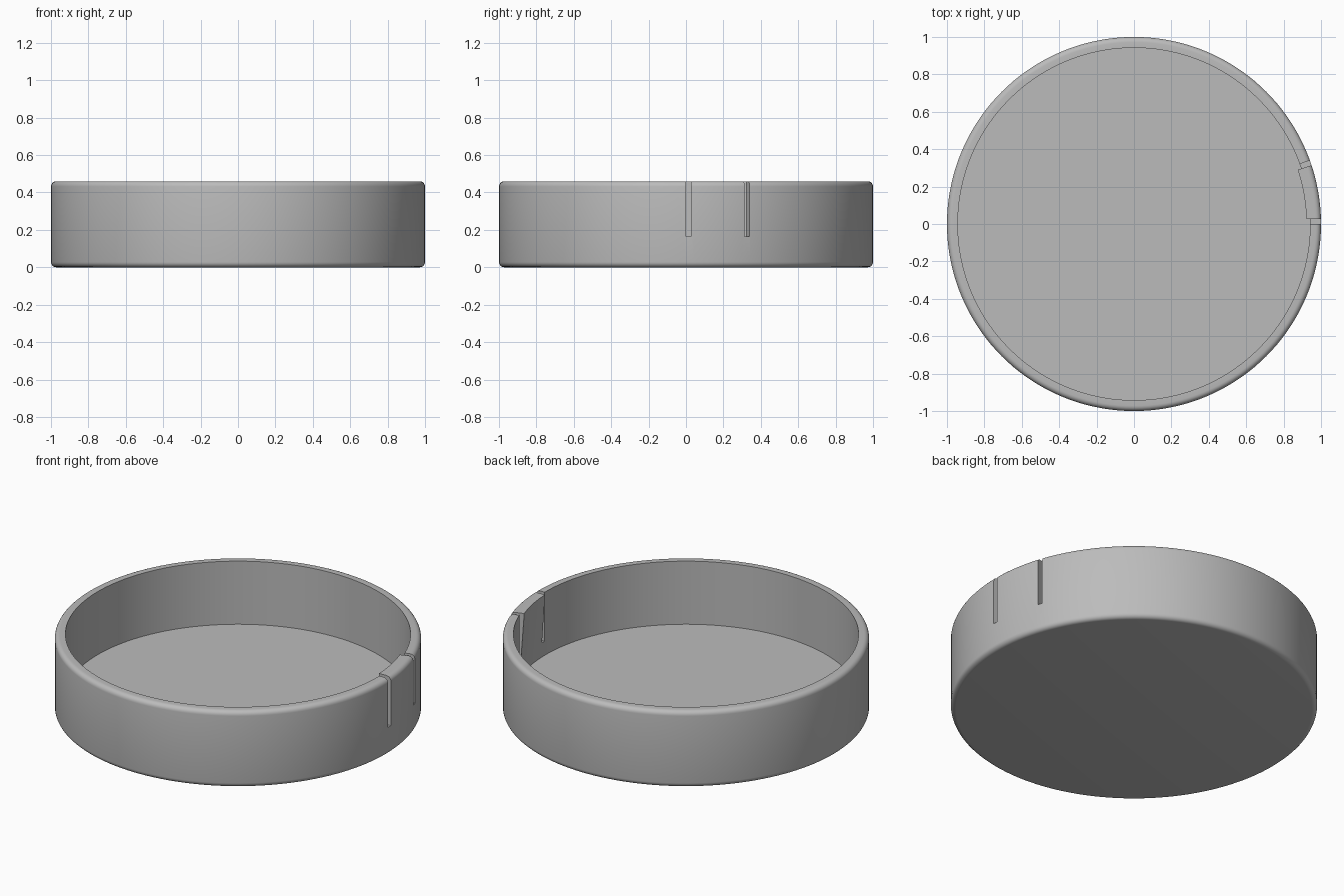
import bpy, bmesh, math

old = bpy.data.objects.get("Cube")
if old:
    bpy.data.objects.remove(old, do_unlink=True)

HEIGHT, OUTER, INNER, FLOOR = 0.46, 1.0, 0.942, 0.08
SLOT_BOTTOM = 0.165
FILLET = 0.028

grey = bpy.data.materials.new("plain grey")
grey.use_nodes = True
colour = (0.5, 0.5, 0.5, 1)
grey.diffuse_color = colour
grey.node_tree.nodes["Principled BSDF"].inputs["Base Color"].default_value = colour


def finish(name, bm):
    bmesh.ops.recalc_face_normals(bm, faces=bm.faces)
    mesh = bpy.data.meshes.new(name)
    bm.to_mesh(mesh)
    bm.free()
    mesh.materials.append(grey)
    obj = bpy.data.objects.new(name, mesh)
    bpy.context.collection.objects.link(obj)
    return obj


def sector(name, section, start, end, steps):
    """Sweep a closed (radius, z) section between two angles in degrees."""
    bm = bmesh.new()
    rings = []
    for i in range(steps + 1):
        a = math.radians(start + (end - start) * i / steps)
        rings.append([bm.verts.new((r * math.cos(a), r * math.sin(a), z)) for r, z in section])
    n = len(section)
    for p, q in zip(rings, rings[1:]):
        for k in range(n):
            bm.faces.new((p[k], p[(k + 1) % n], q[(k + 1) % n], q[k]))
    bm.faces.new(rings[0])
    bm.faces.new(rings[-1][::-1])
    return finish(name, bm)


def apply_boolean(obj, other, operation):
    mod = obj.modifiers.new(operation.title(), 'BOOLEAN')
    mod.operation, mod.object, mod.solver = operation, other, 'EXACT'
    bpy.ops.object.select_all(action='DESELECT')
    obj.select_set(True)
    bpy.context.view_layer.objects.active = obj
    bpy.ops.object.modifier_apply(modifier=mod.name)
    bpy.data.objects.remove(other, do_unlink=True)


# Round dish: lathed half section with filleted outer edges
def fillet(z, first):
    angles = [math.radians(first + 90 * i / 5) for i in range(6)]
    return [(OUTER - FILLET + FILLET * math.cos(a), z + FILLET * math.sin(a)) for a in angles]


profile = fillet(FILLET, -90) + fillet(HEIGHT - FILLET, 0) + [(INNER, HEIGHT), (INNER, FLOOR)]
SEGMENTS = 144
bm = bmesh.new()
rings = []
for r, z in profile:
    rings.append([bm.verts.new((r * math.cos(math.tau * i / SEGMENTS),
                                r * math.sin(math.tau * i / SEGMENTS), z)) for i in range(SEGMENTS)])
for p, q in zip(rings, rings[1:]):
    for i in range(SEGMENTS):
        j = (i + 1) % SEGMENTS
        bm.faces.new((p[i], p[j], q[j], q[i]))
bm.faces.new(rings[0][::-1])
bm.faces.new(rings[-1])
dish = finish("dish", bm)

# Latch tab: inner face leans inward towards the rim
tab = sector("latch_tab", [(0.96, SLOT_BOTTOM), (0.96, HEIGHT), (0.922, HEIGHT),
                           (INNER, SLOT_BOTTOM)], 0.8, 19, 12)
apply_boolean(dish, tab, 'UNION')

# Two narrow slots through the wall, one on each side of the tab
for start in (0, 18.3):
    cutter = sector("slot_cutter", [(0.88, SLOT_BOTTOM), (1.05, SLOT_BOTTOM),
                                    (1.05, 0.6), (0.88, 0.6)], start, start + 1.6, 1)
    apply_boolean(dish, cutter, 'DIFFERENCE')

bpy.ops.object.shade_smooth_by_angle(angle=math.radians(30))
